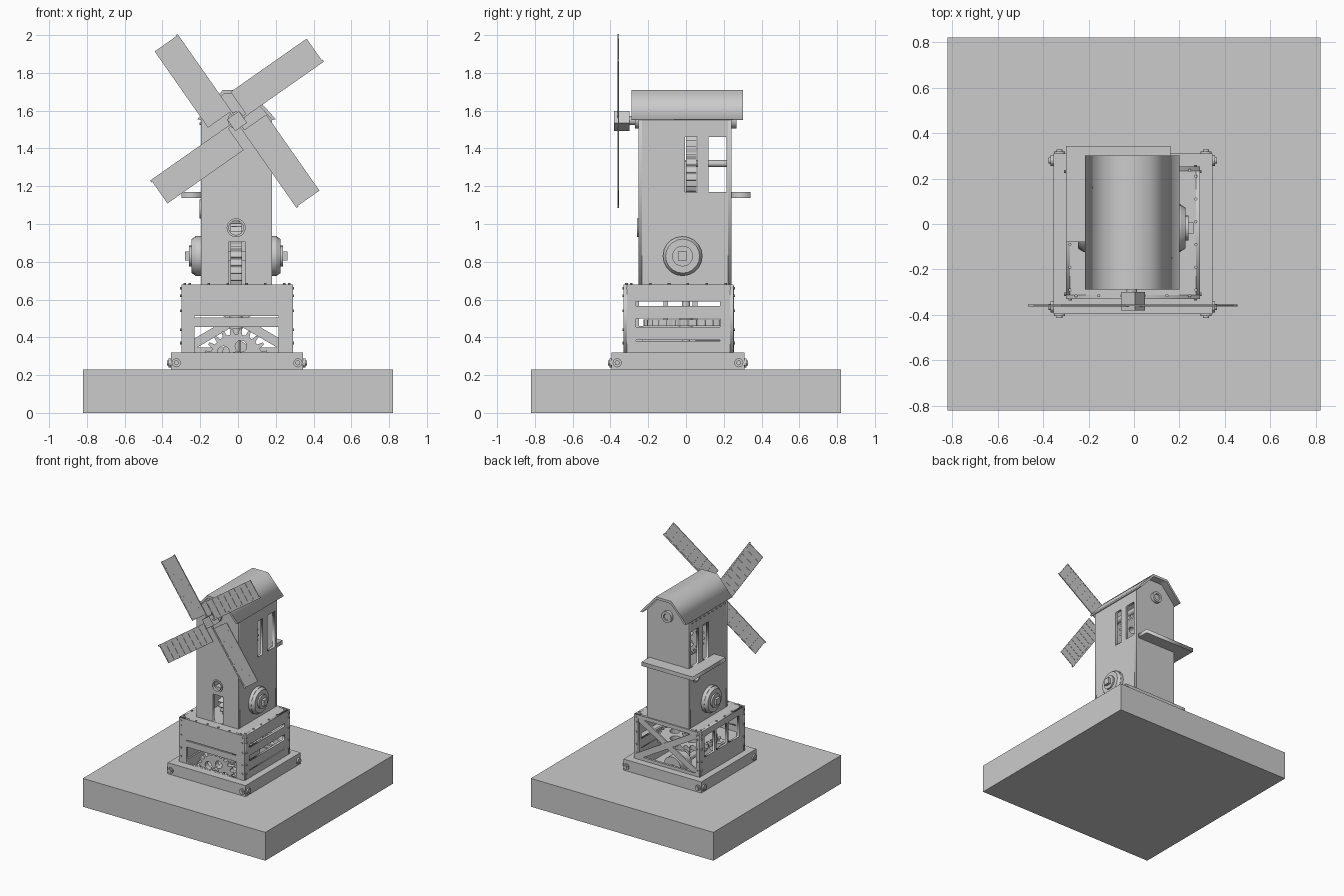
import bpy, bmesh, math
from math import sin, cos, pi, radians
from mathutils import Matrix, Vector

if "Cube" in bpy.data.objects:
    bpy.data.objects.remove(bpy.data.objects["Cube"])

ROT = {'x': Matrix.Rotation(pi / 2, 4, 'Y'), 'y': Matrix.Rotation(pi / 2, 4, 'X'), 'z': Matrix()}
CX = -0.01  # centre line of the mill


def finish(name, bm, smooth=False):
    bmesh.ops.recalc_face_normals(bm, faces=bm.faces)
    me = bpy.data.meshes.new(name)
    bm.to_mesh(me)
    bm.free()
    ob = bpy.data.objects.new(name, me)
    bpy.context.collection.objects.link(ob)
    if smooth:
        bpy.ops.object.select_all(action='DESELECT')
        ob.select_set(True)
        bpy.context.view_layer.objects.active = ob
        bpy.ops.object.shade_smooth_by_angle(angle=radians(30))
    return ob


def add_box(bm, x0, x1, y0, y1, z0, z1, m=Matrix()):
    t = Matrix.Translation(((x0 + x1) / 2, (y0 + y1) / 2, (z0 + z1) / 2))
    bmesh.ops.create_cube(bm, size=1, matrix=m @ t @ Matrix.Diagonal((x1 - x0, y1 - y0, z1 - z0, 1)))


def add_cyl(bm, axis, c, r, h, n=8, r2=None):
    bmesh.ops.create_cone(bm, cap_ends=True, segments=n, radius1=r, radius2=r if r2 is None else r2,
                          depth=h, matrix=Matrix.Translation(c) @ ROT[axis])


def boxes(name, *dims):
    bm = bmesh.new()
    for d in dims:
        add_box(bm, *d)
    return finish(name, bm)


def rect(a0, a1, b0, b1):
    return [(a0, b0), (a1, b0), (a1, b1), (a0, b1)]


def ring_pts(a, b, r, n=24):
    return [(a + r * cos(2 * pi * i / n), b + r * sin(2 * pi * i / n)) for i in range(n)]


def panel(name, axis, lo, hi, loops):
    """Flat plate with holes: the first loop is the outline, the rest are cut out."""
    cu = bpy.data.curves.new(name, 'CURVE')
    cu.dimensions, cu.fill_mode, cu.extrude = '2D', 'BOTH', (hi - lo) / 2
    for pts in loops:
        s = cu.splines.new('POLY')
        s.points.add(len(pts) - 1)
        for p, q in zip(s.points, pts):
            p.co = (q[0], q[1], 0, 1)
        s.use_cyclic_u = True
    tmp = bpy.data.objects.new(name + "_curve", cu)
    bpy.context.collection.objects.link(tmp)
    me = bpy.data.meshes.new_from_object(tmp.evaluated_get(bpy.context.evaluated_depsgraph_get()))
    bpy.data.objects.remove(tmp)
    bm = bmesh.new()
    bm.from_mesh(me)
    bpy.data.meshes.remove(me)
    bmesh.ops.remove_doubles(bm, verts=bm.verts, dist=1e-5)
    mid = (lo + hi) / 2
    for v in bm.verts:
        a, b, c = v.co
        c += mid
        v.co = {'x': (c, a, b), 'y': (a, c, b), 'z': (a, b, c)}[axis]
    return finish(name, bm)


def gear(name, axis, a, b, lo, hi, r, teeth, depth=0.03):
    pts = []
    for i in range(teeth):
        for f, rr in ((-.3, r - depth), (-.13, r), (.13, r), (.3, r - depth)):
            t = 2 * pi * (i + f) / teeth
            pts.append((a + rr * cos(t), b + rr * sin(t)))
    holes = [ring_pts(a + r * .48 * cos(k * pi / 2.5), b + r * .48 * sin(k * pi / 2.5), r * .18, 12) for k in range(5)]
    return panel(name, axis, lo, hi, [pts] + holes)


# ground slab and plinth beams
boxes("ground_slab", (-.82, .82, -.82, .82, 0, .23))
boxes("plinth_frame", (-.355, .345, -.395, -.31, .23, .32), (-.355, .345, .225, .31, .23, .32),
      (-.355, -.27, -.31, .225, .23, .32), (.26, .345, -.31, .225, .23, .32))
bm = bmesh.new()
for s in (-1, 1):
    for t in (-1, 1):
        x, y = -.005 + s * .322, -.0425 + t * .322
        for r, p in ((.024, .356), (.013, .364)):
            add_cyl(bm, 'y', (x, -.0425 + t * p, .265), r, .012, 12)
            add_cyl(bm, 'x', (-.005 + s * p, y, .265), r, .012, 12)
finish("plinth_bolts", bm)

# lower gear house walls
panel("house_front", 'y', -.33, -.312, [rect(-.30, .29, .32, .68), rect(-.23, .215, .321, .455), rect(-.23, .215, .505, .512)])
panel("house_right", 'x', .272, .29, [rect(-.312, .234, .32, .68), rect(-.265, .18, .565, .59),
                                     rect(-.265, .18, .455, .50), rect(-.265, .18, .38, .385)])
panel("house_left", 'x', -.30, -.282, [rect(-.312, .234, .32, .68), rect(-.25, -.12, .46, .63),
                                      rect(-.095, .035, .46, .63), rect(.06, .19, .46, .63)])
panel("house_back", 'y', .234, .252, [rect(-.30, .29, .32, .68), rect(-.265, .255, .345, .65)])
boxes("house_top", (-.282, .272, -.312, .234, .66, .68))
bm = bmesh.new()
for s in (-1, 1):
    m = Matrix.Translation((-.005, .243, .498)) @ Matrix.Rotation(s * math.atan2(.31, .53), 4, 'Y')
    add_box(bm, -.305, .305, -.007, .007 + .003 * s, -.024, .024, m)
finish("cross_brace", bm)
bm = bmesh.new()
for i in range(6):
    u = -.25 + i * .1
    for s in (-1, 1):
        add_cyl(bm, 'z', (u - .005, -.04 + s * .275, .682), .007, .01)
        add_cyl(bm, 'z', (-.005 + s * .277, u - .04, .682), .007, .01)
for z in (.37, .44, .54, .62, .66):
    for s in (-1, 1):
        for t in (-1, 1):
            add_cyl(bm, 'y', (-.005 + s * .275, -.039 + t * .292, z), .007, .012)
            add_cyl(bm, 'x', (-.005 + s * .296, -.039 + t * .27, z), .007, .012)
finish("house_rivets", bm)

# lower machinery
gear("lower_upright_gear", 'y', CX, .275, -.27, -.23, .172, 22)
gear("lower_flat_gear", 'z', CX, 0, .46, .495, .225, 28)
bm = bmesh.new()
add_cyl(bm, 'z', (CX, 0, .78), .022, 1.1, 16)
add_cyl(bm, 'z', (CX, 0, .48), .035, .07, 16)
add_cyl(bm, 'y', (CX, -.04, .30), .025, .5, 16)
add_cyl(bm, 'y', (CX, .12, .31), .075, .14, 24)
finish("lower_shafts", bm, True)

# tower walls
gable = [(-.197, .68), (.18, .68), (.18, 1.56), (.058, 1.69), (-.08, 1.69), (-.197, 1.56)]
panel("tower_front", 'y', -.252, -.232, [gable, rect(-.05, .04, .681, .905), ring_pts(CX, .98, .04), ring_pts(CX, 1.55, .03)])
panel("tower_back", 'y', .222, .242, [gable, ring_pts(CX, 1.55, .03)])
windows = [rect(-.005, .06, 1.17, 1.46), rect(.12, .215, 1.17, 1.46)]
panel("tower_right", 'x', .16, .18, [rect(-.232, .222, .68, 1.56)] + windows)
panel("tower_left", 'x', -.197, -.177, [rect(-.232, .222, .68, 1.56), ring_pts(.15, 1.08, .04)] + windows)
panel("front_porthole", 'y', -.26, -.245, [ring_pts(CX, .98, .05), ring_pts(CX, .98, .038)])
panel("left_porthole", 'x', -.203, -.19, [ring_pts(.15, 1.08, .05), ring_pts(.15, 1.08, .038)])
for name, lo, hi in (("front_bearing", -.27, -.245), ("back_bearing", .235, .268)):
    panel(name, 'y', lo, hi, [ring_pts(CX, 1.55, .045), ring_pts(CX, 1.55, .026)])
bm = bmesh.new()
for i in range(9):
    add_cyl(bm, 'x', (-.199, -.21 + i * .052, 1.53), .007, .012)
finish("eave_rivets", bm)

# gambrel roof shell
top = [(-.215, 1.555), (-.08, 1.71), (.06, 1.71), (.20, 1.555)]
under = [(.182, 1.55), (.054, 1.69), (-.074, 1.69), (-.198, 1.55)]
panel("roof", 'y', -.288, .302, [top + under])

# balcony wrapping the back and left walls
panel("balcony", 'z', 1.138, 1.17, [[(-.30, -.08), (-.197, -.08), (-.197, .242), (.16, .242), (.16, .342), (-.30, .342)]])

# side wheels with square axle
bm = bmesh.new()
for s in (-1, 1):
    add_cyl(bm, 'x', (CX + s * .20, -.018, .83), .106, .03, 20)
    add_cyl(bm, 'x', (CX + s * .225, -.018, .83), .104 if s > 0 else .09, .022, 20, .09 if s > 0 else .104)
    add_cyl(bm, 'x', (CX + s * .242, -.018, .83), .055, .014, 20)
finish("side_wheels", bm, True)
boxes("wheel_axle", (-.28, .262, -.042, .006, .806, .854))

# tower machinery
gear("axle_gear", 'x', -.018, .83, -.04, .02, .18, 24)
gear("upper_gear", 'y', CX, 1.32, 0, .055, .16, 22)
gear("sail_shaft_gear", 'y', CX, 1.55, .075, .11, .09, 14, .02)
bm = bmesh.new()
add_cyl(bm, 'y', (CX, -.02, 1.548), .024, .56, 16)
add_cyl(bm, 'y', (CX, 0, 1.32), .018, .45, 16)
finish("sail_shaft", bm, True)

# hub and four sails
spin = Matrix.Translation((-.005, -.358, 1.545)) @ Matrix.Rotation(-radians(35), 4, 'Y')
bm = bmesh.new()
add_box(bm, -.038, .038, -.022, .058, -.038, .038, spin)
finish("hub", bm)
for k, name in enumerate(("upper_right", "upper_left", "lower_left", "lower_right")):
    m = spin @ Matrix.Rotation(-k * pi / 2, 4, 'Y')
    bm = bmesh.new()
    add_box(bm, .06, .552, -.001, .001, .004, .143, m)     # cloth
    add_box(bm, .02, .558, -.004, .004, -.006, .006, m)    # spar
    add_box(bm, .06, .552, -.003, .003, .139, .146, m)     # outer rail
    for i in range(9):
        u = .063 + i * .0605
        add_box(bm, u - .003, u + .003, -.003, .003, .004, .143, m)
    finish("sail_" + name, bm)
